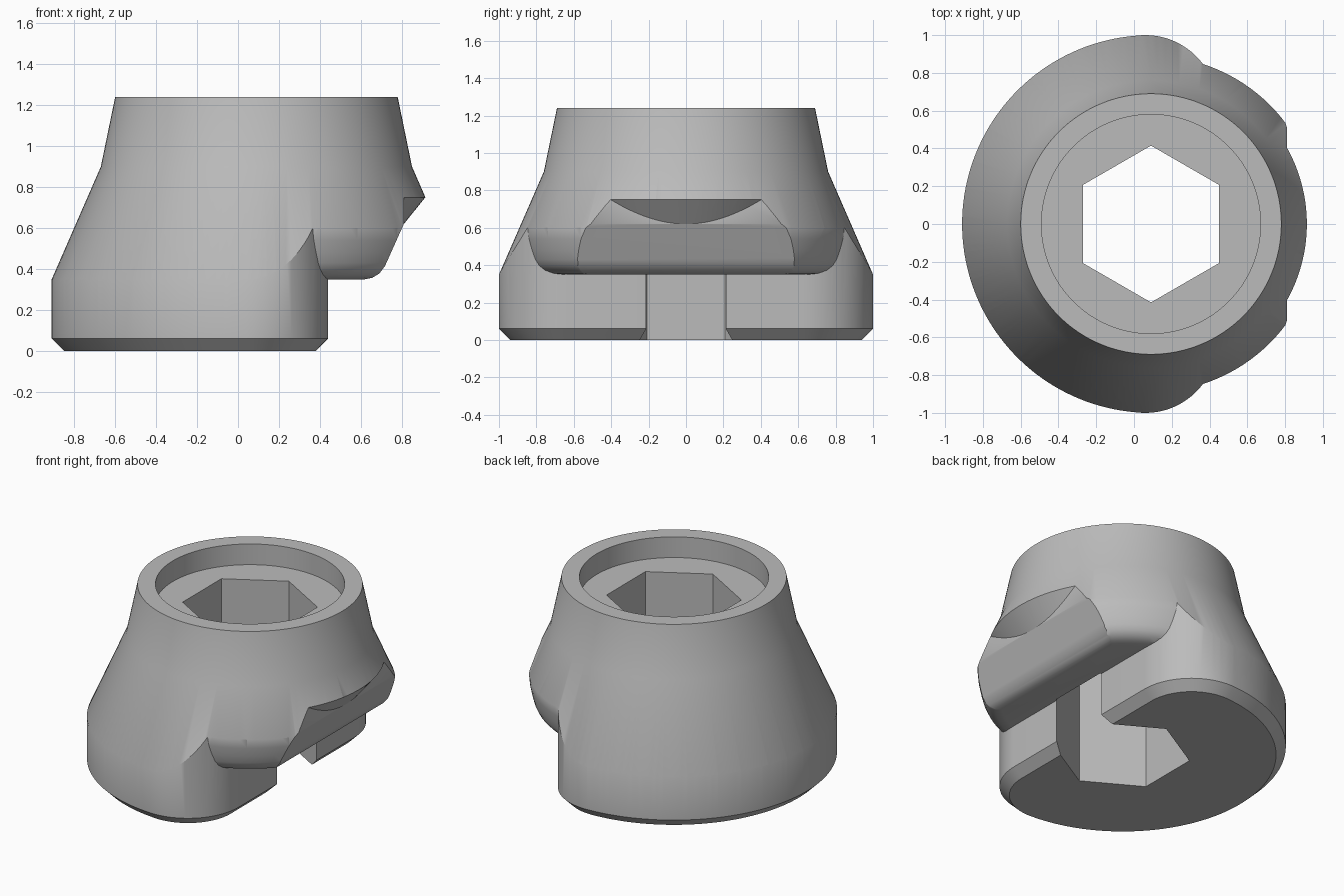
import bpy, bmesh
from math import sin, cos, pi, radians, atan2

cube = bpy.data.objects.get("Cube")
if cube:
    bpy.data.objects.remove(cube, do_unlink=True)

AXIS_X = 0.09   # the turned axis sits slightly off centre
SEGMENTS = 128

grey = bpy.data.materials.new("plain_grey")
grey.use_nodes = True
colour = (0.5, 0.5, 0.5, 1)
grey.diffuse_color = colour
grey.node_tree.nodes["Principled BSDF"].inputs["Base Color"].default_value = colour


def loft(name, rings):
    """Closed solid through rings of equal point count, capped at both ends."""
    bm = bmesh.new()
    loops = [[bm.verts.new(p) for p in ring] for ring in rings]
    n = len(loops[0])
    for a, b in zip(loops, loops[1:]):
        for i in range(n):
            j = (i + 1) % n
            bm.faces.new((a[i], a[j], b[j], b[i]))
    bm.faces.new(loops[0])
    bm.faces.new(loops[-1])
    bmesh.ops.recalc_face_normals(bm, faces=bm.faces)
    mesh = bpy.data.meshes.new(name)
    bm.to_mesh(mesh)
    bm.free()
    obj = bpy.data.objects.new(name, mesh)
    bpy.context.collection.objects.link(obj)
    mesh.materials.append(grey)
    return obj


def turned(name, profile, sides=SEGMENTS, start=0.0):
    """Solid of revolution from (radius, z) pairs."""
    angles = [start + 2 * pi * i / sides for i in range(sides)]
    return loft(name, [[(AXIS_X + r * cos(a), r * sin(a), z) for a in angles]
                       for r, z in profile])


def combine(target, tool, operation):
    """Apply a boolean and remove the tool."""
    mod = target.modifiers.new(operation.lower(), 'BOOLEAN')
    mod.operation = operation
    mod.solver = 'EXACT'
    mod.object = tool
    bpy.context.view_layer.objects.active = target
    bpy.ops.object.modifier_apply(modifier=mod.name)
    bpy.data.objects.remove(tool, do_unlink=True)


def base_plan(inset, z):
    """Circle cut by a flat on +x, with generously rounded corners."""
    big, small = 1.0 - inset, 0.38 - inset
    cx, cy = 0.06, 0.62
    tangent = atan2(cy, cx - AXIS_X)
    ring = []
    for i in range(25):
        a = tangent * i / 24
        ring.append((cx + small * cos(a), cy + small * sin(a), z))
    for i in range(1, 80):
        a = tangent + (2 * pi - 2 * tangent) * i / 80
        ring.append((AXIS_X + big * cos(a), big * sin(a), z))
    for i in range(25):
        a = tangent * (1 - i / 24)
        ring.append((cx + small * cos(a), -cy - small * sin(a), z))
    return ring


# Base block with a chamfered foot
base = loft("base", [base_plan(0.06, 0), base_plan(0, 0.06), base_plan(0, 1.0)])

# Overhanging lip with a rounded lower edge
lip = turned("lip", [(0.74, 0.35), (0.785, 0.356), (0.82, 0.372), (0.845, 0.398),
                     (0.86, 0.43), (0.873, 0.48), (0.885, 0.54), (0.895, 0.65),
                     (0.895, 0.95)])

# Sloped front face of the lip
section = [(-1.2, 0.2), (0.62, 0.2), (0.62, 0.35), (0.655, 0.357), (0.69, 0.378),
           (0.718, 0.415), (0.81, 0.62), (0.81, 1.1), (-1.2, 1.1)]
lip_face = loft("lip_face", [[(x, y, z) for x, z in section] for y in (-1.2, 1.2)])
combine(lip, lip_face, 'INTERSECT')

# Neck with an undercut below it
neck = turned("neck", [(0.72, 0.62), (1.03, 1.004), (1.03, 1.4)])

# Join the masses and trim them to the tapered outer shape
combine(base, lip, 'UNION')
combine(base, neck, 'UNION')
taper = turned("taper", [(1.218, -0.15), (0.76, 0.9), (0.69, 1.24)])
combine(base, taper, 'INTERSECT')

# Round recess in the top and hexagonal through hole
combine(base, turned("recess", [(0.58, 1.1), (0.58, 1.5)]), 'DIFFERENCE')
combine(base, turned("hex_hole", [(0.415, -0.3), (0.415, 1.4)], 6, pi / 6), 'DIFFERENCE')

base.name = "tapered_hex_socket"
bpy.ops.object.select_all(action='DESELECT')
base.select_set(True)
bpy.context.view_layer.objects.active = base
bpy.ops.object.shade_smooth_by_angle(angle=radians(30))
